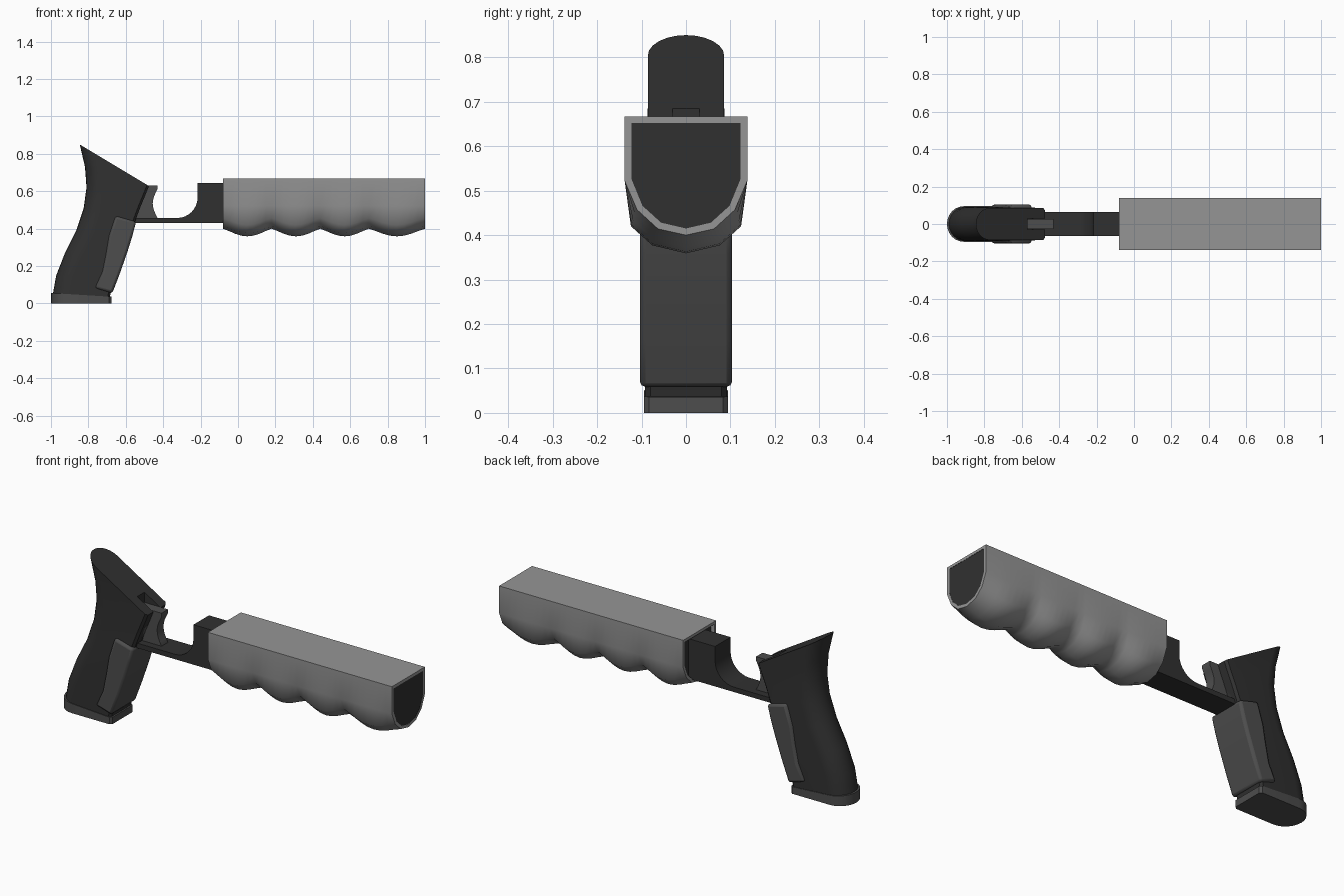
import bpy, bmesh, math
from mathutils import Vector

if "Cube" in bpy.data.objects:
    bpy.data.objects.remove(bpy.data.objects["Cube"])


def material(name, v):
    m = bpy.data.materials.new(name)
    m.diffuse_color = (v, v, v, 1)
    m.use_nodes = True
    m.node_tree.nodes["Principled BSDF"].inputs["Base Color"].default_value = m.diffuse_color
    return m


DARK, MID, LIGHT = material("dark", 0.03), material("mid", 0.075), material("light", 0.3)


def finish(name, bm, mat, angle=35):
    bmesh.ops.recalc_face_normals(bm, faces=bm.faces)
    me = bpy.data.meshes.new(name)
    bm.to_mesh(me)
    bm.free()
    ob = bpy.data.objects.new(name, me)
    bpy.context.collection.objects.link(ob)
    if mat:
        me.materials.append(mat)
    bpy.ops.object.select_all(action='DESELECT')
    ob.select_set(True)
    bpy.context.view_layer.objects.active = ob
    bpy.ops.object.shade_smooth_by_angle(angle=math.radians(angle))
    return ob


def loft(name, rings, mat, caps=True, angle=35):
    bm = bmesh.new()
    vs = [[bm.verts.new(p) for p in r] for r in rings]
    n = len(vs[0])
    for a, b in zip(vs, vs[1:]):
        for i in range(n):
            j = (i + 1) % n
            bm.faces.new((a[i], a[j], b[j], b[i]))
    if caps:
        bm.faces.new(vs[0])
        bm.faces.new(vs[-1])
    return finish(name, bm, mat, angle)


def extrude_y(name, profile, half, mat):
    return loft(name, [[(x, y, z) for x, z in profile] for y in (-half, half)], mat)


def d_ring(back, front, w):
    # section with a round back and a nearly square front
    b, f = Vector((back[0], 0, back[1])), Vector((front[0], 0, front[1]))
    length = (f - b).length
    d = (f - b) / length
    pts = [(0.09 - 0.09 * math.sin(a), w * math.cos(a))
           for a in [math.pi * i / 12 for i in range(13)]]
    pts += [(length - 0.012, -w), (length, -w + 0.012), (length, w - 0.012), (length - 0.012, w)]
    return [b + d * u + Vector((0, y, 0)) for u, y in pts]


# pistol grip: back point, front point, half width
grip_path = [((-.99, .05), (-.685, .035), .092), ((-.972, .15), (-.665, .13), .092),
             ((-.925, .27), (-.62, .25), .092), ((-.865, .39), (-.585, .35), .091),
             ((-.825, .51), (-.55, .44), .089), ((-.81, .62), (-.52, .52), .087),
             ((-.818, .73), (-.497, .575), .086), ((-.846, .85), (-.476, .628), .086)]
grip = loft("grip", [d_ring(*g) for g in grip_path], DARK)

# slot in the grip for the trigger
slot = extrude_y("trigger_slot_cutter",
                 [(-.57, .47), (-.4, .47), (-.4, .9), (-.57, .9)], .03, None)
slot.hide_render = True
slot.hide_viewport = True
cut = grip.modifiers.new("slot", 'BOOLEAN')
cut.operation, cut.object, cut.solver = 'DIFFERENCE', slot, 'EXACT'

# base plate under the grip
loft("grip_base", [d_ring((-1, 0), (-.677, 0), .095),
                   d_ring((-1, .056), (-.677, .036), .095)], MID)

# front strap of the grip
strap = extrude_y("grip_front_strap",
                  [(-.655, .468), (-.545, .437), (-.565, .36), (-.59, .28), (-.63, .165),
                   (-.672, .055), (-.765, .083), (-.725, .17), (-.705, .27), (-.69, .36)],
                  .104, MID)
bev = strap.modifiers.new("bevel", 'BEVEL')
bev.width, bev.segments, bev.limit_method = .013, 2, 'ANGLE'
bev.angle_limit = math.radians(50)

# trigger with a concave front
trigger = [(-.57, .632), (-.57, .445), (-.43, .445)]
trigger += [(-.43 - .026 * math.sin(math.pi * t / 8), .457 + .155 * t / 8) for t in range(9)]
trigger += [(-.43, .632)]
extrude_y("trigger", trigger, .027, MID)

# guard bar and frame block with a fillet between them
frame = [(-.6, .431), (-.05, .431), (-.05, .643), (-.216, .643)]
frame += [(-.326 + .11 * math.cos(a), .567 - .11 * math.sin(a))
          for a in [math.pi / 2 * i / 8 for i in range(9)]]
frame += [(-.6, .457)]
extrude_y("frame", frame, .065, DARK)

# ribbed foregrip shell
SHALLOW = [(.138, .667), (.138, .522), (.11, .457), (.063, .414), (0, .40)]
DEEP = [(.138, .667), (.138, .522), (.124, .42), (.076, .377), (0, .359)]
INNER = [(.123, .652), (.123, .527), (.098, .466), (.056, .428), (0, .415)]


def u_ring(x, half):
    full = half + [(-y, z) for y, z in reversed(half[:-1])]
    return [(x, y, z) for y, z in full]


stops = [-.08, .18, .44, .70, 1.0]
outer = []
for a, b in zip(stops, stops[1:]):
    for i in range(8):
        k = math.sin(math.pi * i / 8) ** 1.2
        half = [(p[0] + (q[0] - p[0]) * k, p[1] + (q[1] - p[1]) * k)
                for p, q in zip(SHALLOW, DEEP)]
        outer.append(u_ring(a + (b - a) * i / 8, half))
outer.append(u_ring(1.0, SHALLOW))
loft("foregrip_shell", [u_ring(-.06, INNER), u_ring(-.08, INNER)] + outer + [u_ring(1.0, INNER)],
     LIGHT, caps=False, angle=45)

# dark core filling the shell
loft("foregrip_core", [u_ring(-.06, INNER), u_ring(.999, INNER)], DARK)
